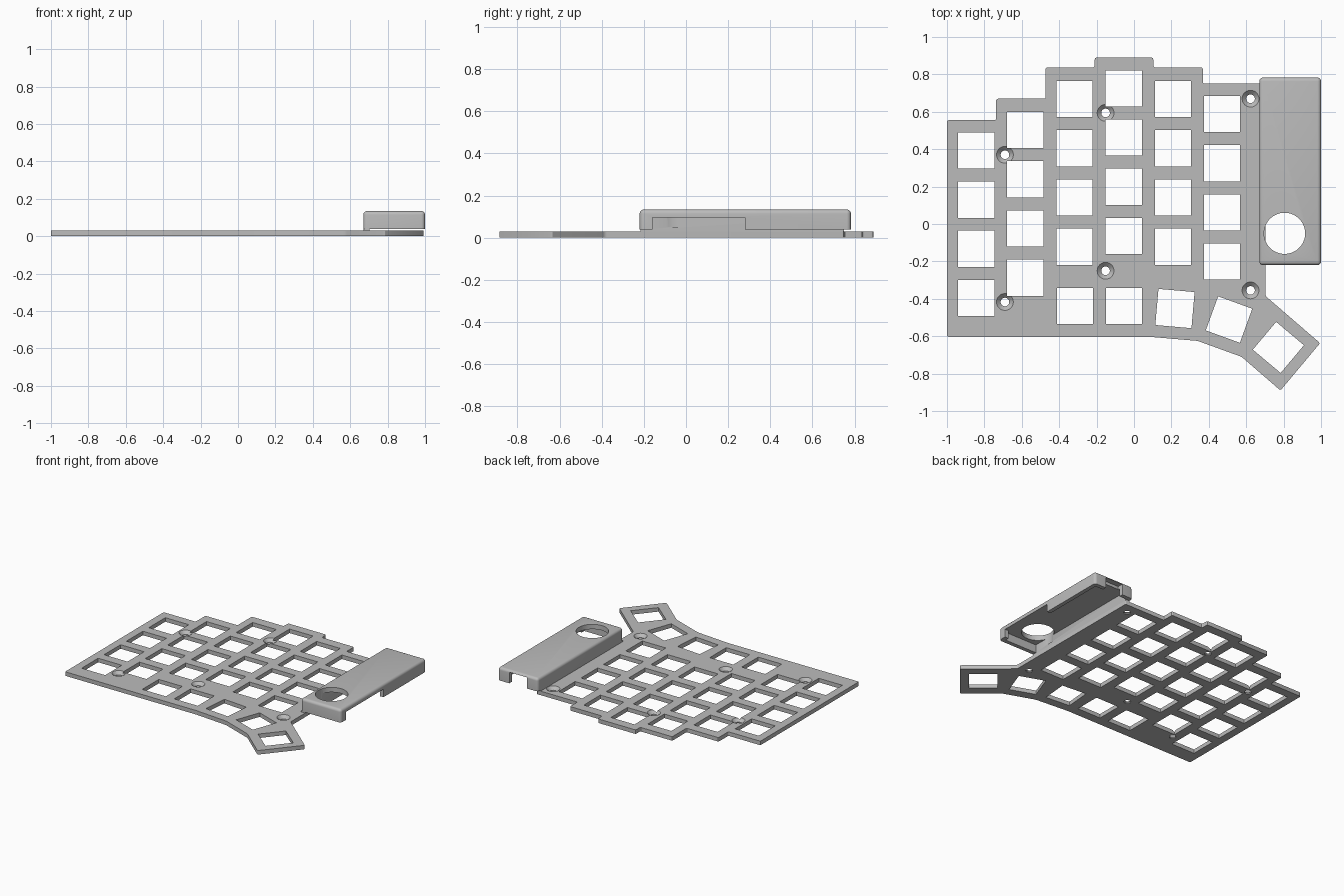
import bpy, bmesh, math
from mathutils import Matrix, Vector

cube = bpy.data.objects.get("Cube")
if cube:
    bpy.data.objects.remove(cube, do_unlink=True)

grey = bpy.data.materials.new("plain_grey")
grey.use_nodes = True
COLOR = (0.5, 0.5, 0.5, 1)
grey.diffuse_color = COLOR
grey.node_tree.nodes["Principled BSDF"].inputs["Base Color"].default_value = COLOR

THICK = 0.03
COVER_LOW, COVER_TOP, CEILING = 0.038, 0.134, 0.098


def finish(bm, name):
    bmesh.ops.recalc_face_normals(bm, faces=bm.faces)
    mesh = bpy.data.meshes.new(name)
    bm.to_mesh(mesh)
    bm.free()
    mesh.materials.append(grey)
    obj = bpy.data.objects.new(name, mesh)
    bpy.context.collection.objects.link(obj)
    return obj


def add_box(bm, x, y, z):
    """Box from (low, high) ranges."""
    size = [r[1] - r[0] for r in (x, y, z)]
    mid = [sum(r) / 2 for r in (x, y, z)]
    mat = Matrix.Translation(mid) @ Matrix.Diagonal((*size, 1))
    return bmesh.ops.create_cube(bm, size=1, matrix=mat)


def add_cone(bm, x, y, z, r_low, r_high, sides=32):
    mat = Matrix.Translation((x, y, sum(z) / 2))
    bmesh.ops.create_cone(bm, cap_ends=True, segments=sides, radius1=r_low,
                          radius2=r_high, depth=z[1] - z[0], matrix=mat)


def cut(target, bm):
    cutter = finish(bm, "cutter")
    cutter.hide_render = True
    mod = target.modifiers.new("cut", "BOOLEAN")
    mod.operation, mod.solver, mod.object = "DIFFERENCE", "EXACT", cutter
    select(target)
    bpy.ops.object.modifier_apply(modifier=mod.name)
    bpy.data.objects.remove(cutter, do_unlink=True)


def select(obj):
    bpy.ops.object.select_all(action="DESELECT")
    obj.select_set(True)
    bpy.context.view_layer.objects.active = obj


# Switch plate with stepped back edge and angled thumb corner
outline = [(-1, -0.603), (0.08, -0.603), (0.34, -0.625), (0.575, -0.71),
           (0.783, -0.89), (0.995, -0.637), (0.703, -0.385), (0.703, 0.75),
           (0.368, 0.75), (0.368, 0.837), (0.103, 0.837), (0.103, 0.89),
           (-0.21, 0.89), (-0.21, 0.837), (-0.473, 0.837), (-0.473, 0.67),
           (-0.737, 0.67), (-0.737, 0.555), (-1, 0.555)]
bm = bmesh.new()
face = bm.faces.new([bm.verts.new((x, y, 0)) for x, y in outline])
top = bmesh.ops.extrude_face_region(bm, geom=[face])["geom"]
bmesh.ops.translate(bm, vec=(0, 0, THICK),
                    verts=[v for v in top if isinstance(v, bmesh.types.BMVert)])
upright = [e for e in bm.edges
           if abs(e.verts[0].co.z - e.verts[1].co.z) > THICK / 2]
bmesh.ops.bevel(bm, geom=upright, offset=0.01, segments=3, profile=0.5, affect="EDGES")
plate = finish(bm, "switch_plate")

# Square key openings: straight columns, bottom row and turned thumb keys
PITCH, KEY = 0.263, 0.194
keys = []
for col, back_y in enumerate((0.393, 0.502, 0.668, 0.725, 0.668, 0.588)):
    x = -0.844 + col * PITCH
    keys += [(x, back_y - row * PITCH, 0) for row in range(4)]
keys += [(-0.316, -0.438, 0), (-0.053, -0.438, 0), (0.219, -0.452, -5),
         (0.508, -0.511, -20), (0.772, -0.66, -40)]
bm = bmesh.new()
for x, y, turn in keys:
    mat = (Matrix.Translation((x, y, 0)) @ Matrix.Rotation(math.radians(turn), 4, "Z")
           @ Matrix.Diagonal((KEY, KEY, 0.2, 1)))
    bmesh.ops.create_cube(bm, size=1, matrix=mat)
cut(plate, bm)

# Countersunk screw holes
screws = [(-0.69, 0.37), (-0.69, -0.417), (-0.152, 0.594), (-0.152, -0.25),
          (0.623, 0.67), (0.623, -0.355)]
drills, sinks = bmesh.new(), bmesh.new()
for x, y in screws:
    add_cone(drills, x, y, (-0.1, 0.1), 0.023, 0.023)
    add_cone(sinks, x, y, (0.006, THICK + 0.002), 0.021, 0.047)
cut(plate, drills)
cut(plate, sinks)

# Controller cover: rounded shell, open below
bm = bmesh.new()
add_box(bm, (0.67, 1.0), (-0.22, 0.783), (COVER_LOW, COVER_TOP))
rounded = [e for e in bm.edges if max(v.co.z for v in e.verts) > COVER_LOW + 0.01]
bmesh.ops.bevel(bm, geom=rounded, offset=0.02, segments=5, profile=0.5, affect="EDGES")
cover = finish(bm, "controller_cover")

bm = bmesh.new()
add_box(bm, (0.703, 0.97), (-0.19, 0.753), (-0.1, CEILING))
cut(cover, bm)

# Side notch, back port opening and round window
bm = bmesh.new()
add_box(bm, (0.94, 1.1), (-0.16, 0.28), (-0.1, CEILING - 0.001))
cut(cover, bm)
bm = bmesh.new()
add_box(bm, (0.76, 0.905), (0.74, 0.9), (-0.1, 0.12))
cut(cover, bm)
bm = bmesh.new()
add_cone(bm, 0.805, -0.05, (0.05, 0.2), 0.11, 0.11, 64)
cut(cover, bm)

# Strip joining the cover's inner wall to the plate
bm = bmesh.new()
add_box(bm, (0.67, 0.703), (-0.215, 0.75), (THICK, COVER_LOW))
finish(bm, "cover_joint")

for obj in (plate, cover):
    select(obj)
    bpy.ops.object.shade_smooth_by_angle(angle=math.radians(30))
